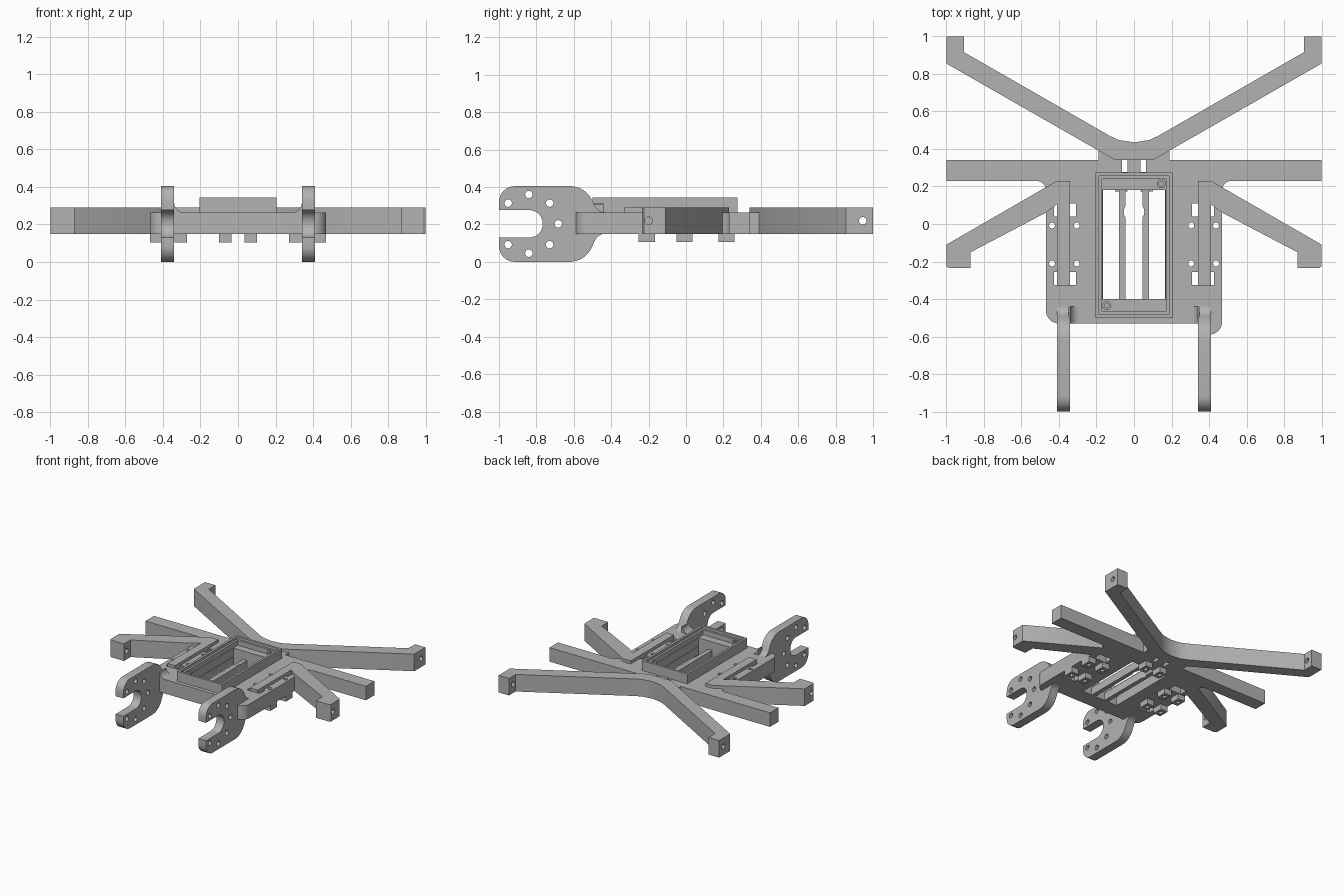
import bpy, bmesh, math
from mathutils import Vector

cube = bpy.data.objects.get("Cube")
if cube:
    bpy.data.objects.remove(cube, do_unlink=True)

grey = bpy.data.materials.new("plain grey")
grey.use_nodes = True
grey.diffuse_color = (0.45, 0.45, 0.45, 1)
grey.node_tree.nodes["Principled BSDF"].inputs["Base Color"].default_value = (0.45, 0.45, 0.45, 1)

LOW, TOP, HIGH, RIM = 0.15, 0.265, 0.29, 0.345


def rounded(points, steps=8):
    """Replace each (x, y, radius) corner by an arc."""
    out = []
    for i, p in enumerate(points):
        corner = Vector(p[:2])
        if len(p) < 3:
            out.append(corner)
            continue
        a = (Vector(points[i - 1][:2]) - corner).normalized()
        b = (Vector(points[(i + 1) % len(points)][:2]) - corner).normalized()
        half = a.angle(b) / 2
        centre = corner + (a + b).normalized() * p[2] / math.sin(half)
        start = corner + a * p[2] / math.tan(half) - centre
        end = corner + b * p[2] / math.tan(half) - centre
        sweep = math.pi - 2 * half
        for k in range(steps + 1):
            t = k / steps
            out.append(centre + (start * math.sin((1 - t) * sweep)
                                 + end * math.sin(t * sweep)) / math.sin(sweep))
    return out


def circle(x, y, r, n=20):
    return [(x + r * math.cos(2 * math.pi * k / n), y + r * math.sin(2 * math.pi * k / n))
            for k in range(n)]


def rect(x0, x1, y0, y1):
    return [(x0, y0), (x1, y0), (x1, y1), (x0, y1)]


def flip(points):
    return [(-p[0],) + tuple(p[1:]) for p in reversed(points)]


def prism(name, outline, lo, hi, axis="z"):
    """Extrude an outline along an axis."""
    place = {"z": lambda u, v, w: (u, v, w),
             "x": lambda u, v, w: (w, u, v),
             "y": lambda u, v, w: (u, w, v)}[axis]
    bm = bmesh.new()
    pts = rounded(outline)
    face = bm.faces.new([bm.verts.new(place(p[0], p[1], lo)) for p in pts])
    new = bmesh.ops.extrude_face_region(bm, geom=[face])["geom"]
    shift = Vector(place(0, 0, hi - lo))
    bmesh.ops.translate(bm, vec=shift, verts=[g for g in new if isinstance(g, bmesh.types.BMVert)])
    bmesh.ops.recalc_face_normals(bm, faces=bm.faces)
    mesh = bpy.data.meshes.new(name)
    bm.to_mesh(mesh)
    bm.free()
    mesh.materials.append(grey)
    obj = bpy.data.objects.new(name, mesh)
    bpy.context.collection.objects.link(obj)
    return obj


def cut(obj, cutters):
    """Subtract the cutters, then discard them."""
    for c in cutters:
        c.hide_render = True
        mod = obj.modifiers.new("cut", "BOOLEAN")
        mod.operation, mod.solver, mod.object = "DIFFERENCE", "EXACT", c
    graph = bpy.context.evaluated_depsgraph_get()
    mesh = bpy.data.meshes.new_from_object(obj.evaluated_get(graph))
    obj.modifiers.clear()
    obj.data = mesh
    for c in cutters:
        bpy.data.objects.remove(c, do_unlink=True)


def hole(x, y, r, lo=0, hi=0.5, axis="z"):
    return prism("cutter", circle(x, y, r), lo, hi, axis)


def box_cut(x0, x1, y0, y1, lo=0, hi=0.5):
    return prism("cutter", rect(x0, x1, y0, y1), lo, hi)


# Cutters for the three long slots and the cable hole
def slot_cuts():
    return [box_cut(-0.165, -0.08, -0.4, 0.18), box_cut(-0.045, 0.045, -0.4, 0.18),
            box_cut(0.08, 0.165, -0.4, 0.18), hole(0, 0.065, 0.055)]


# Body plate with the straight middle arms
body = prism("body_plate", [(-1, 0.34), (-1, 0.23), (-0.47, 0.23, 0.05), (-0.47, -0.53, 0.07),
                            (0.34, -0.53), (0.34, -0.59), (0.47, -0.59, 0.07),
                            (0.47, 0.23, 0.05), (1, 0.23), (1, 0.34)], LOW, TOP)
cutters = slot_cuts() + [box_cut(-0.168, 0.168, -0.4, 0.18, 0.215)]
screws = [(s * x, y) for s in (-1, 1) for x in (0.305, 0.437) for y in (-0.21, -0.008)]
cutters += [hole(x, y, 0.016) for x, y in screws]
for s in (-1, 1):
    x0, x1 = sorted((s * 0.31, s * 0.425))
    cutters += [box_cut(x0, x1, y, y + 0.068) for y in (-0.325, 0.04)]
    x0, x1 = sorted((s * 0.035, s * 0.064))
    cutters.append(box_cut(x0, x1, 0.277, 0.35))
cut(body, cutters)

# Raised tray frame with two inner steps
tray = prism("tray_frame", rect(-0.205, 0.205, -0.5, 0.275), TOP, RIM)
cut(tray, [box_cut(-0.187, 0.187, -0.482, 0.257, 0.325),
           box_cut(-0.17, 0.17, -0.465, 0.24, 0.285)])
cut(tray, [box_cut(-0.168, 0.168, -0.4, 0.18)])

# Screw bosses in the tray corners
for x, y in ((-0.145, -0.435), (0.145, 0.215)):
    boss = prism("tray_boss", circle(x, y, 0.024), 0.28, 0.325)
    cut(boss, [hole(x, y, 0.012, 0.29)])

# Swept rear arms joined by a curved centre
half = [(0.08, 0.447), (0.13, 0.47), (0.905, 0.915), (0.905, 1), (1, 1), (1, 0.855), (0.1, 0.34)]
rear = prism("rear_arms", [(0, 0.435)] + half + flip(half), LOW, HIGH)
cut(rear, [hole(0.945, 0.22, 0.02, -1.1, -0.8, "x"), hole(0.945, 0.22, 0.02, 0.8, 1.1, "x")])
neck = prism("rear_neck", rect(-0.19, 0.19, 0.34, 0.39), LOW, TOP)
cut(neck, [box_cut(-0.064, -0.035, 0.33, 0.345), box_cut(0.035, 0.064, 0.33, 0.345)])

arm = [(0.34, 0.23), (0.41, 0.23), (1, -0.11), (1, -0.225), (0.985, -0.235), (0.87, -0.235),
       (0.87, -0.15), (0.47, 0.06), (0.41, 0.105)]
fork = [(-1, 0.13), (-1, 0, 0.085), (-0.54, 0, 0.13), (-0.47, LOW, 0.06), (-0.4, LOW),
        (-0.4, TOP), (-0.47, TOP, 0.06), (-0.54, 0.405, 0.13), (-1, 0.405, 0.085),
        (-1, 0.277), (-0.766, 0.277, 0.072), (-0.766, 0.13, 0.072)]
blend = [(0.35, 0.31), (0.35, 0.25), (0.27, 0.25), (0.27, TOP), (0.34, TOP, 0.05), (0.34, 0.31)]

for side, s in (("left", 1), ("right", -1)):
    turn = (lambda p: p) if s == 1 else flip
    ends = lambda a, b: sorted((s * a, s * b))

    # Swept front arm and the raised rail it springs from
    front = prism(side + "_front_arm", turn(arm + [(0.34, 0.105)]), LOW, HIGH)
    cut(front, [hole(-0.2, 0.22, 0.02, *ends(0.8, 1.1), axis="x"),
                box_cut(*ends(0.3, 0.425), 0.04, 0.107, 0, TOP)])
    prism(side + "_rail", rect(*ends(0.34, 0.41), -0.33, 0.11), 0.25, HIGH)

    # Upright fork plate with a ring of bolt holes around its slot
    plate = prism(side + "_fork", fork, *ends(0.34, 0.41), axis="x")
    bolts = [math.radians(45 * k) for k in range(-3, 4)]
    cut(plate, [hole(-0.84 + 0.157 * math.cos(a), 0.203 + 0.157 * math.sin(a), 0.02,
                     *ends(0.3, 0.45), axis="x") for a in bolts])
    prism(side + "_fork_blend", turn(blend), -0.53, -0.44, "y")

# Screw blocks under the plate
blocks = screws + [(-0.068, 0.217), (0.068, 0.217)]
for x, y in blocks:
    block = prism("screw_block", rect(x - 0.033, x + 0.033, y - 0.043, y + 0.043), 0.105, LOW)
    cut(block, [hole(x, y, 0.016)])

# Smooth the rounded edges, keep the corners sharp
bpy.ops.object.select_all(action="DESELECT")
for obj in bpy.context.scene.objects:
    if obj.type == "MESH":
        obj.select_set(True)
        bpy.context.view_layer.objects.active = obj
bpy.ops.object.shade_smooth_by_angle(angle=math.radians(30))
